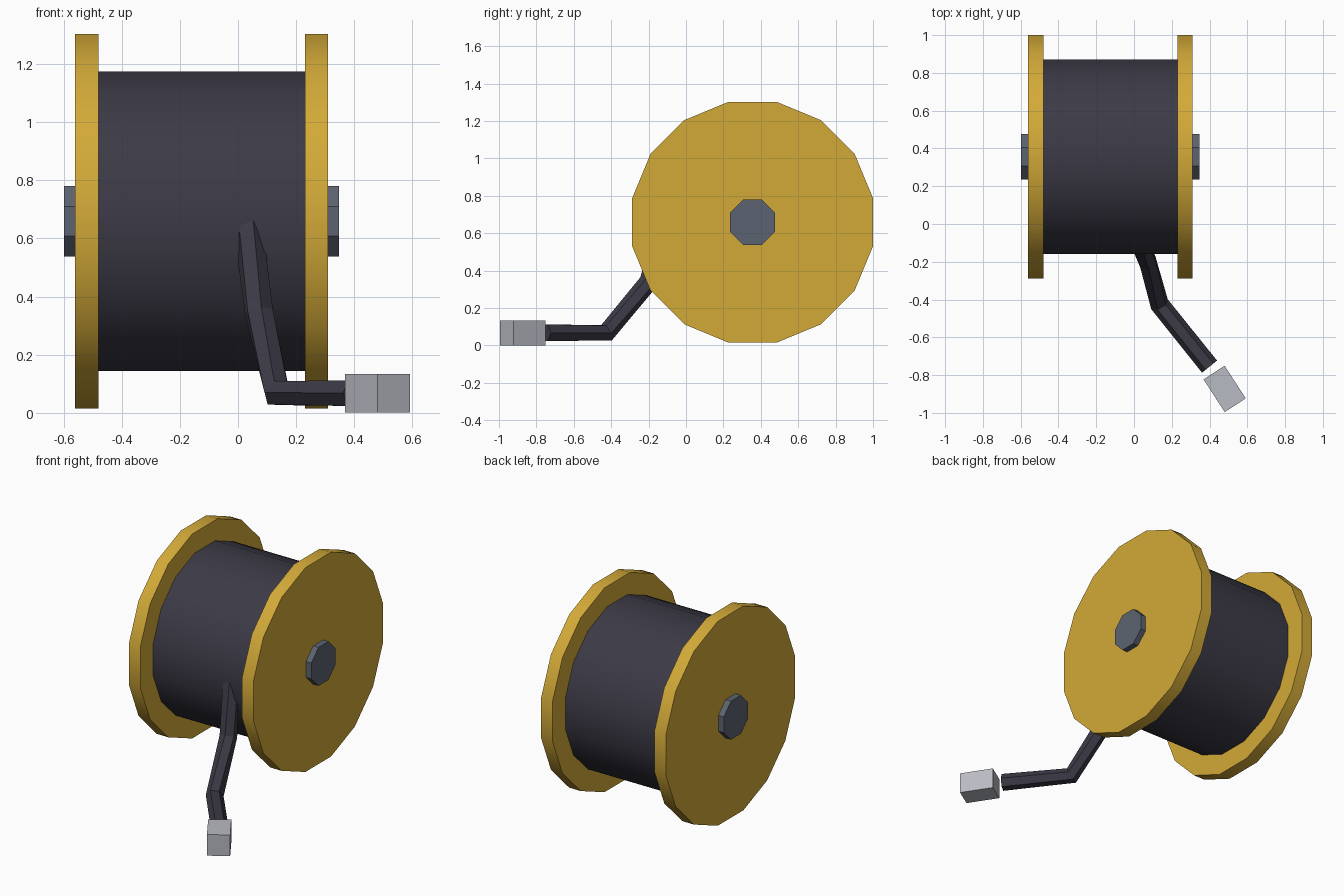
import bpy, math
from mathutils import Vector, Matrix

if "Cube" in bpy.data.objects:
    bpy.data.objects.remove(bpy.data.objects["Cube"])

AXIS_Y, AXIS_Z = 0.356, 0.659   # spool axis, running along x


def material(name, rgb):
    m = bpy.data.materials.new(name)
    m.diffuse_color = (*rgb, 1)
    m.use_nodes = True
    m.node_tree.nodes["Principled BSDF"].inputs["Base Color"].default_value = m.diffuse_color
    return m


yellow = material("yellow", (0.65, 0.40, 0.04))
black = material("black_rubber", (0.045, 0.042, 0.061))
steel = material("steel", (0.107, 0.127, 0.165))
grey = material("light_grey", (0.485, 0.497, 0.546))


def add_mesh(name, verts, faces, mat):
    me = bpy.data.meshes.new(name)
    me.from_pydata(verts, [], faces)
    me.materials.append(mat)
    ob = bpy.data.objects.new(name, me)
    bpy.context.collection.objects.link(ob)
    return ob


def loft(name, rings, mat):
    """Skin a list of rings and cap both ends."""
    n = len(rings[0])
    faces = [(r * n + i, r * n + (i + 1) % n, (r + 1) * n + (i + 1) % n, (r + 1) * n + i)
             for r in range(len(rings) - 1) for i in range(n)]
    last = (len(rings) - 1) * n
    faces += [tuple(reversed(range(n))), tuple(range(last, last + n))]
    return add_mesh(name, [v for ring in rings for v in ring], faces, mat)


def disc(name, x0, x1, apothem, sides, mat):
    """Prism along x with a flat side on top."""
    r = apothem / math.cos(math.pi / sides)
    angles = [2 * math.pi * (i + 0.5) / sides for i in range(sides)]
    rings = [[(x, AXIS_Y + r * math.cos(a), AXIS_Z + r * math.sin(a)) for a in angles]
             for x in (x0, x1)]
    return loft(name, rings, mat)


def smooth(ob):
    bpy.ops.object.select_all(action='DESELECT')
    ob.select_set(True)
    bpy.context.view_layer.objects.active = ob
    bpy.ops.object.shade_smooth_by_angle(angle=math.radians(30))


# Spool: two flanges, wound cable drum, axle
smooth(disc("left_flange", -0.56, -0.48, 0.644, 16, yellow))
smooth(disc("right_flange", 0.23, 0.31, 0.644, 16, yellow))
smooth(disc("cable_drum", -0.48, 0.23, 0.515, 16, black))
disc("axle", -0.598, 0.347, 0.121, 8, steel)

# Loose cable end: hexagonal tube leaving the drum and bending along the ground
path = [Vector(p) for p in ((0.027, -0.10, 0.70), (0.073, -0.20, 0.34),
                            (0.135, -0.425, 0.068), (0.40, -0.755, 0.068))]
rolls = (30, 22, 3, 0)
rings = []
for k, p in enumerate(path):
    d_in = (p - path[k - 1]).normalized() if k else (path[1] - p).normalized()
    d_out = (path[k + 1] - p).normalized() if k < len(path) - 1 else d_in
    t = (d_in + d_out).normalized()
    side = t.cross(Vector((0, 0, 1))).normalized()
    up = side.cross(t)
    ring = []
    for i in range(6):
        a = math.radians(60 * i + rolls[k])
        ring.append(p + 0.051 * (math.cos(a) * side + math.sin(a) * up))
    rings.append(ring)
loft("loose_cable", rings, black)

# Plug block at the cable end
bpy.ops.mesh.primitive_cube_add(size=1)
plug = bpy.context.object
plug.name = "plug"
plug.data.transform(Matrix.Translation((0.48, -0.873, 0.067))
                    @ Matrix.Rotation(math.radians(-57), 4, 'Z')
                    @ Matrix.Diagonal((0.206, 0.133, 0.133, 1)))
plug.data.materials.append(grey)

# Consistent outward normals
for ob in bpy.context.collection.objects:
    bpy.ops.object.select_all(action='DESELECT')
    ob.select_set(True)
    bpy.context.view_layer.objects.active = ob
    bpy.ops.object.mode_set(mode='EDIT')
    bpy.ops.mesh.select_all(action='SELECT')
    bpy.ops.mesh.normals_make_consistent(inside=False)
    bpy.ops.object.mode_set(mode='OBJECT')
